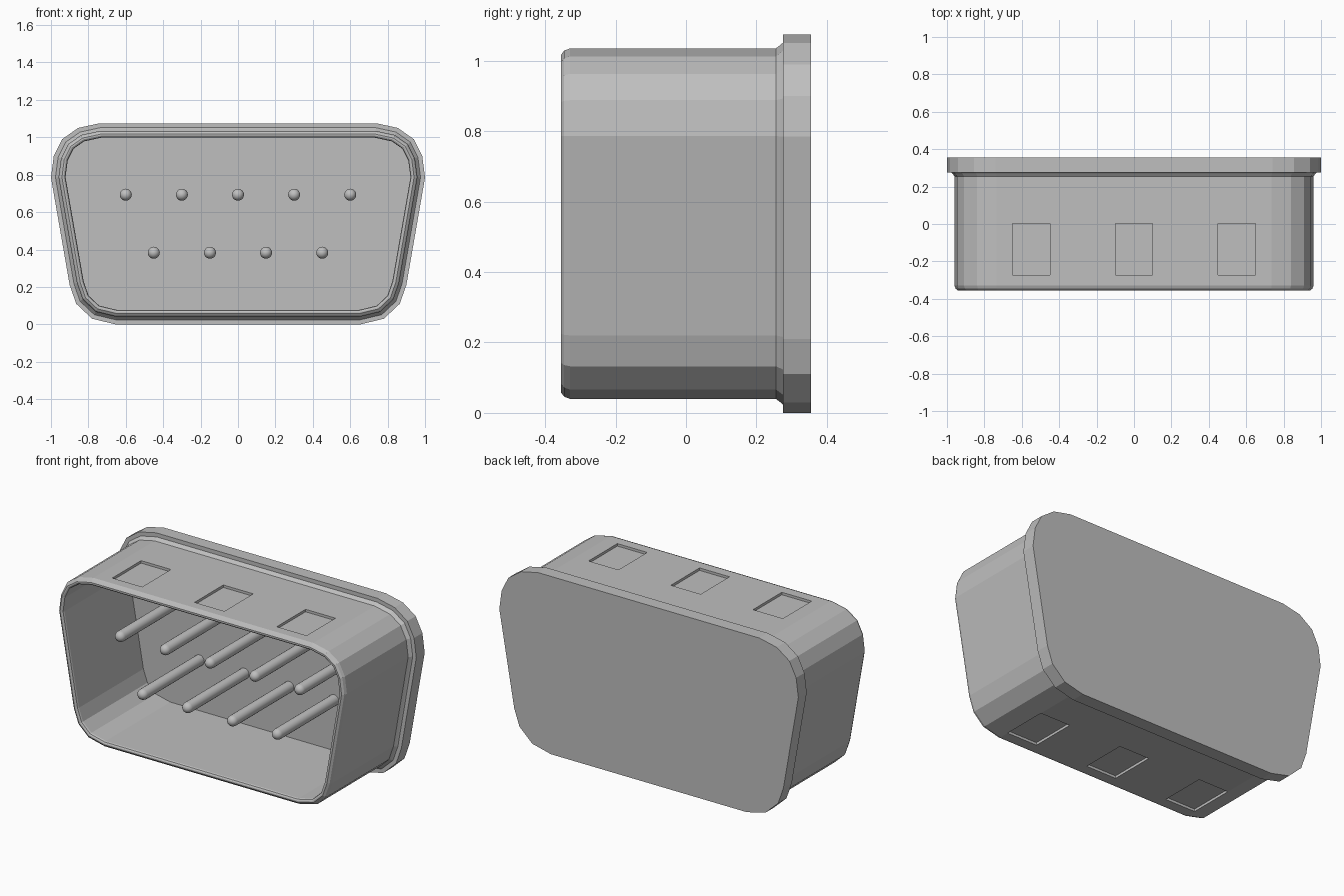
import bpy
import bmesh
import math
from mathutils import Vector, Matrix

cube = bpy.data.objects.get("Cube")
if cube:
    bpy.data.objects.remove(cube, do_unlink=True)

grey = bpy.data.materials.new("plain grey")
grey.use_nodes = True
colour = (0.52, 0.52, 0.52, 1)
grey.diffuse_color = colour
grey.node_tree.nodes["Principled BSDF"].inputs["Base Color"].default_value = colour

# Right half of the rounded trapezoid outline, top to bottom, then mirrored
HALF = [(0.74, 1.075), (0.855, 1.05), (0.94, 0.99), (0.985, 0.9), (1.0, 0.785),
        (0.9, 0.21), (0.865, 0.11), (0.78, 0.03), (0.655, 0)]
OUTLINE = [Vector(p) for p in HALF] + [Vector((-x, z)) for x, z in reversed(HALF)]


def inset(points, dist):
    """Move every side of a clockwise outline inwards by dist."""
    result = []
    for i, p in enumerate(points):
        a = (p - points[i - 1]).normalized()
        b = (points[(i + 1) % len(points)] - p).normalized()
        na, nb = Vector((a.y, -a.x)), Vector((b.y, -b.x))
        result.append(p + (na + nb) * dist / (1 + na.dot(nb)))
    return result


def make_object(name, bm):
    bmesh.ops.recalc_face_normals(bm, faces=bm.faces)
    mesh = bpy.data.meshes.new(name)
    bm.to_mesh(mesh)
    bm.free()
    mesh.materials.append(grey)
    ob = bpy.data.objects.new(name, mesh)
    bpy.context.collection.objects.link(ob)
    return ob


def loft(name, profile, closed):
    """Sweep (depth, inset) profile points round the outline."""
    bm = bmesh.new()
    rings = [[bm.verts.new((p.x, y, p.y)) for p in inset(OUTLINE, d)]
             for y, d in profile]
    pairs = list(zip(rings, rings[1:]))
    if closed:
        pairs.append((rings[-1], rings[0]))
    else:
        bm.faces.new(rings[0])
        bm.faces.new(rings[-1])
    for r, s in pairs:
        for i in range(len(r)):
            j = (i + 1) % len(r)
            bm.faces.new((r[i], r[j], s[j], s[i]))
    return make_object(name, bm)


# Back flange, which also forms the cavity floor
loft("back_flange", [(0.355, 0), (0.275, 0)], False)

# Open shell with a small fillet at the flange and a rounded front rim
shell = loft("shell", [(0.277, 0.022), (0.268, 0.03), (0.255, 0.04),
                       (-0.33, 0.04), (-0.346, 0.046), (-0.355, 0.058),
                       (-0.355, 0.066), (-0.35, 0.074), (-0.34, 0.077),
                       (0.277, 0.077)], True)

# Shallow rectangular recesses on the top and bottom walls
bm = bmesh.new()
for x in (-0.55, 0, 0.55):
    for z in (0.04, 1.035):
        bmesh.ops.create_cube(bm, size=1, matrix=Matrix.Translation((x, -0.135, z))
                              @ Matrix.Diagonal((0.2, 0.275, 0.03, 1)))
cutter = make_object("recess_cutter", bm)
cutter.hide_render = True
cut = shell.modifiers.new("recesses", "BOOLEAN")
cut.operation = "DIFFERENCE"
cut.solver = "EXACT"
cut.object = cutter
bpy.context.view_layer.objects.active = shell
bpy.ops.object.modifier_apply(modifier=cut.name)
bpy.data.objects.remove(cutter, do_unlink=True)


# Contact pins with domed tips
def make_pin(name, x, z, radius=0.032, tip=-0.295, sides=20):
    bm = bmesh.new()
    profile = [(0.28, radius)]
    for k in range(5):
        a = k * math.pi / 10
        profile.append((tip + radius * (1 - math.sin(a)), radius * math.cos(a)))
    rings = []
    for y, r in profile:
        angles = [2 * math.pi * i / sides for i in range(sides)]
        rings.append([bm.verts.new((x + r * math.cos(a), y, z + r * math.sin(a)))
                      for a in angles])
    for r, s in zip(rings, rings[1:]):
        for i in range(sides):
            j = (i + 1) % sides
            bm.faces.new((r[i], r[j], s[j], s[i]))
    end = bm.verts.new((x, tip, z))
    for i in range(sides):
        bm.faces.new((rings[-1][i], rings[-1][(i + 1) % sides], end))
    bm.faces.new(rings[0])
    for f in bm.faces:
        f.smooth = len(f.verts) < 5
    return make_object(name, bm)


for row, count, z in (("upper", 5, 0.693), ("lower", 4, 0.383)):
    for i in range(count):
        make_pin(f"{row}_pin_{i + 1}", (i - (count - 1) / 2) * 0.3, z)
